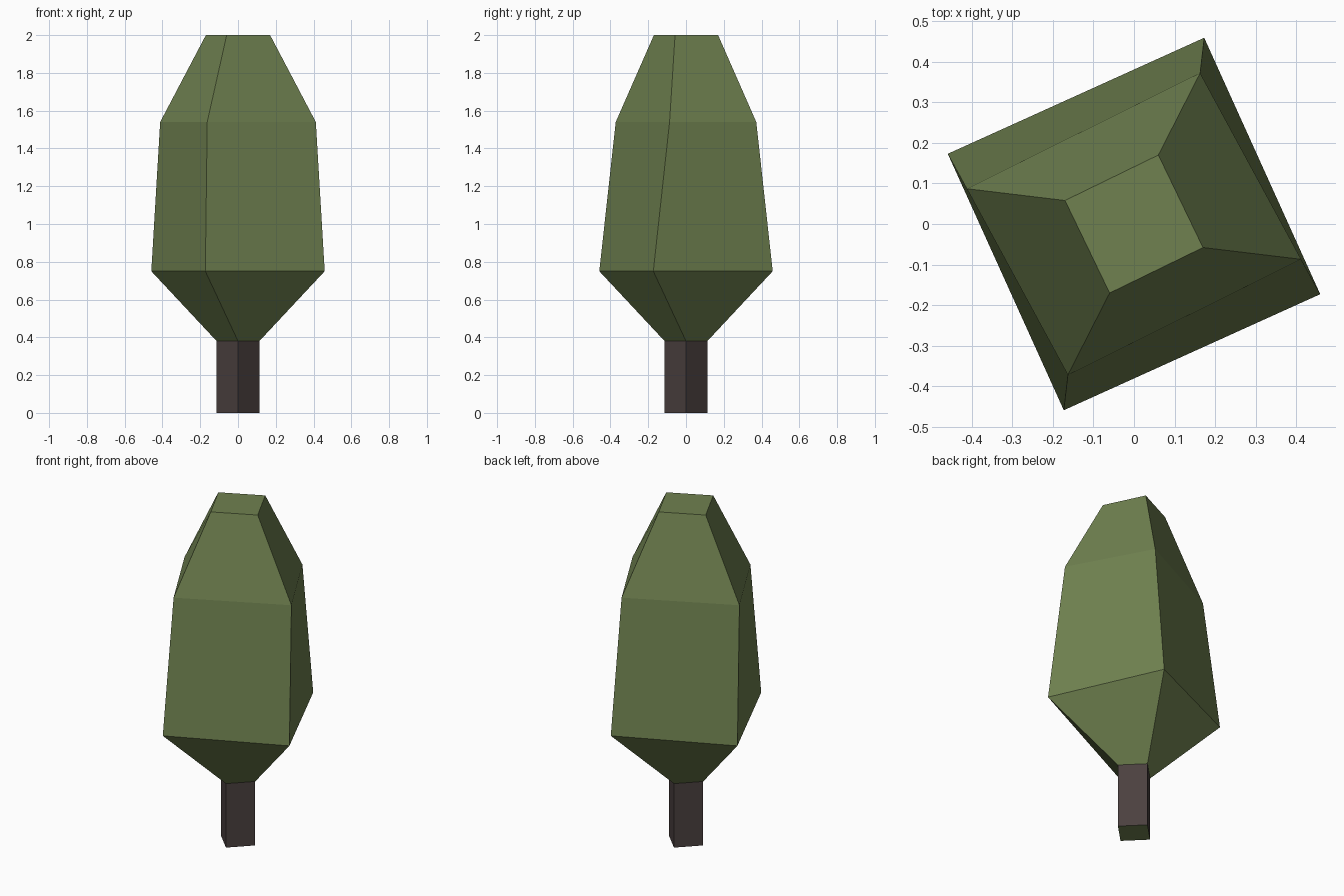
import bpy, bmesh

if "Cube" in bpy.data.objects:
    bpy.data.objects.remove(bpy.data.objects["Cube"])


def material(name, color):
    mat = bpy.data.materials.new(name)
    mat.diffuse_color = (*color, 1)
    mat.use_nodes = True
    mat.node_tree.nodes["Principled BSDF"].inputs["Base Color"].default_value = mat.diffuse_color
    return mat


def loft(name, rings, mats, cap_bottom=False, cap_top=False):
    """Join four-sided rings; each ring is (z, corner a, corner b), mirrored through the z axis."""
    bm = bmesh.new()
    loops = []
    for z, a, b in rings:
        corners = (a, b, (-a[0], -a[1]), (-b[0], -b[1]))
        loops.append([bm.verts.new((x, y, z)) for x, y in corners])
    for low, high in zip(loops, loops[1:]):
        for i in range(4):
            j = (i + 1) % 4
            bm.faces.new((low[i], low[j], high[j], high[i]))
    if cap_bottom:
        bm.faces.new(loops[0][::-1]).material_index = len(mats) - 1
    if cap_top:
        bm.faces.new(loops[-1])
    mesh = bpy.data.meshes.new(name)
    bm.to_mesh(mesh)
    bm.free()
    for mat in mats:
        mesh.materials.append(mat)
    obj = bpy.data.objects.new(name, mesh)
    bpy.context.collection.objects.link(obj)
    return obj


leaf_green = material("leaf_green", (0.16, 0.22, 0.08))
bark_brown = material("bark_brown", (0.07, 0.052, 0.05))

# Trunk: square post turned 45 degrees, its underside is leaf coloured
R = 0.113
trunk_a, trunk_b = (0, -R), (R, 0)
loft("trunk", [(0, trunk_a, trunk_b), (0.38, trunk_a, trunk_b)],
     [bark_brown, leaf_green], cap_bottom=True)

# Foliage: flares out from the trunk, then tapers to a flat top
loft("foliage", [
    (0.38, trunk_a, trunk_b),
    (0.75, (-0.173, -0.459), (0.459, -0.173)),
    (1.54, (-0.163, -0.372), (0.412, -0.087)),
    (2.00, (-0.060, -0.170), (0.170, -0.058)),
], [leaf_green], cap_top=True)
